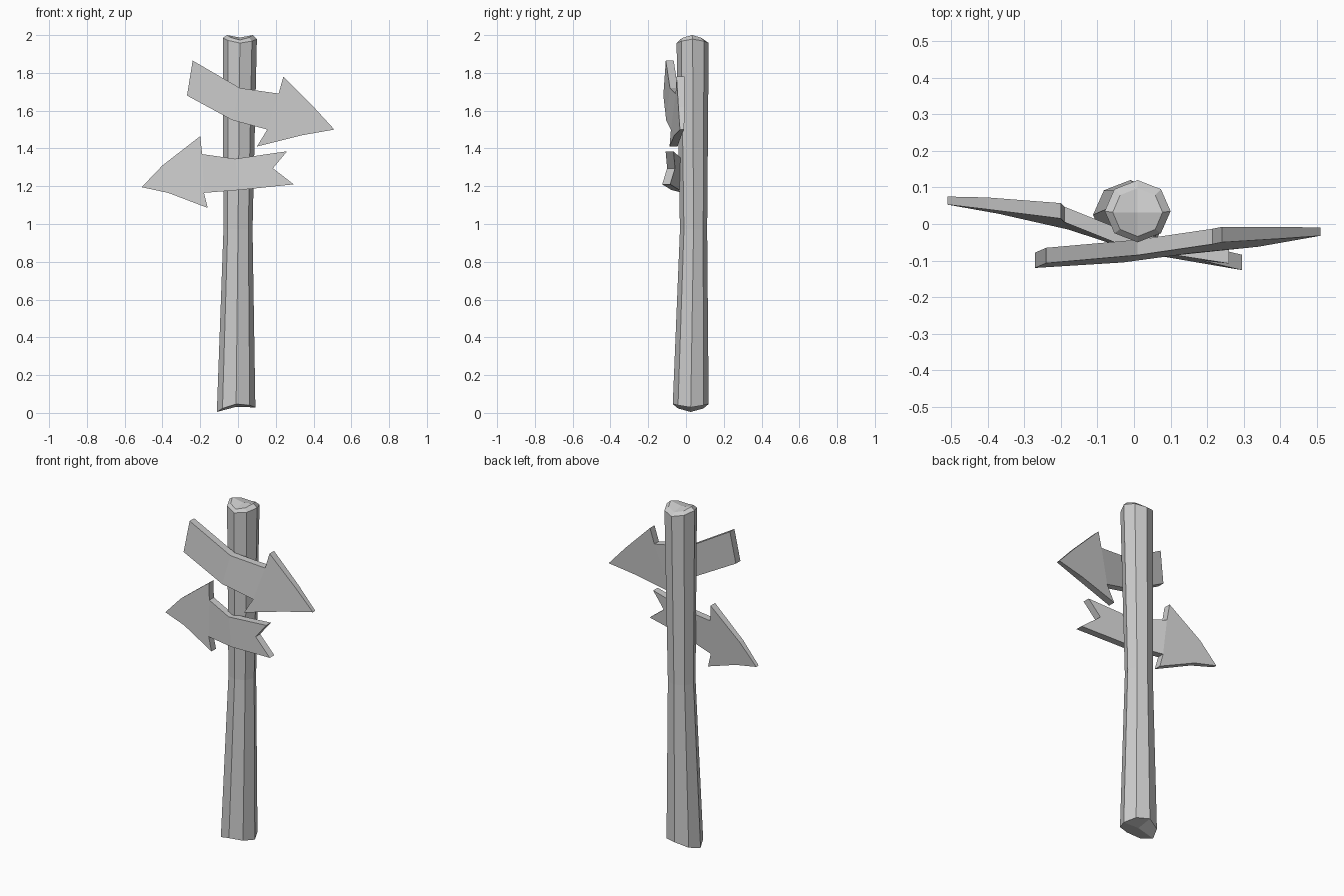
import bpy, bmesh
from math import sin, cos, pi

if "Cube" in bpy.data.objects:
    bpy.data.objects.remove(bpy.data.objects["Cube"])


def finish(bm, name):
    bmesh.ops.recalc_face_normals(bm, faces=bm.faces)
    mesh = bpy.data.meshes.new(name)
    bm.to_mesh(mesh)
    bm.free()
    obj = bpy.data.objects.new(name, mesh)
    bpy.context.collection.objects.link(obj)
    return obj


def build_post(name, rings, sides=8):
    """Loft of octagonal rings: (cx, cy, rx, ry, z, saddle height, x tilt)."""
    bm = bmesh.new()
    loops = []
    for cx, cy, rx, ry, z, saddle, tilt in rings:
        loop = []
        for i in range(sides):
            a = 2 * pi * i / sides
            loop.append(bm.verts.new((cx + rx * cos(a), cy + ry * sin(a),
                                      z + saddle * cos(2 * a) + tilt * cos(a))))
        loops.append(loop)
    for lo, hi in zip(loops, loops[1:]):
        for i in range(sides):
            j = (i + 1) % sides
            bm.faces.new((lo[i], lo[j], hi[j], hi[i]))
    # Saddle-shaped caps fan out from a centre point
    for loop, ring in ((loops[0], rings[0]), (loops[-1], rings[-1])):
        c = bm.verts.new((ring[0], ring[1], ring[4]))
        for i in range(sides):
            bm.faces.new((loop[i], loop[(i + 1) % sides], c))
    return finish(bm, name)


def build_sign(name, outline):
    """Bent arrow board. Outline of front face runs tail bottom, bend, neck,
    barb, head edge, tip, head edge, barb, neck, bend, tail top (, notch)."""
    bm = bmesh.new()
    front, back = [], []
    for x, y, z in outline:
        thick = 0.042 - 0.02 * max(0, (abs(x) - 0.3) / 0.21)
        front.append(bm.verts.new((x, y, z)))
        back.append(bm.verts.new((x, y + thick, z)))
    n = len(outline)
    tail = [0, 1, 9] + list(range(10, n))
    for section in (tail, [1, 2, 8, 9], range(2, 9)):
        bm.faces.new([front[i] for i in section])
        bm.faces.new([back[i] for i in reversed(section)])
    for i in range(n):
        j = (i + 1) % n
        bm.faces.new((front[i], back[i], back[j], front[j]))
    return finish(bm, name)


# Post, waisted at mid height, with a small bevel at the top
build_post("post", [
    (-0.01, 0.025, 0.102, 0.095, 0.032, -0.015, 0.012),
    (0.0, 0.04, 0.077, 0.072, 0.97, 0, 0),
    (0.01, 0.035, 0.09, 0.085, 1.97, 0.012, -0.003),
    (0.01, 0.032, 0.068, 0.066, 1.987, 0.013, 0),
])

# Upper arrow board, pointing right
build_sign("upper_arrow", [
    (-0.27, -0.12, 1.68), (-0.03, -0.105, 1.55), (0.155, -0.08, 1.50),
    (0.10, -0.087, 1.41), (0.34, -0.062, 1.47), (0.51, -0.032, 1.50),
    (0.40, -0.04, 1.62), (0.24, -0.05, 1.78), (0.215, -0.055, 1.69),
    (0.01, -0.085, 1.72), (-0.24, -0.107, 1.865),
])

# Lower arrow board, pointing left, with a notched tail
build_sign("lower_arrow", [
    (0.295, -0.126, 1.21), (0.01, -0.077, 1.18), (-0.18, -0.015, 1.165),
    (-0.16, -0.018, 1.085), (-0.37, 0.028, 1.165), (-0.51, 0.053, 1.195),
    (-0.40, 0.04, 1.31), (-0.20, 0.015, 1.465), (-0.19, 0.005, 1.37),
    (-0.015, -0.065, 1.345), (0.26, -0.108, 1.385), (0.185, -0.10, 1.295),
])
